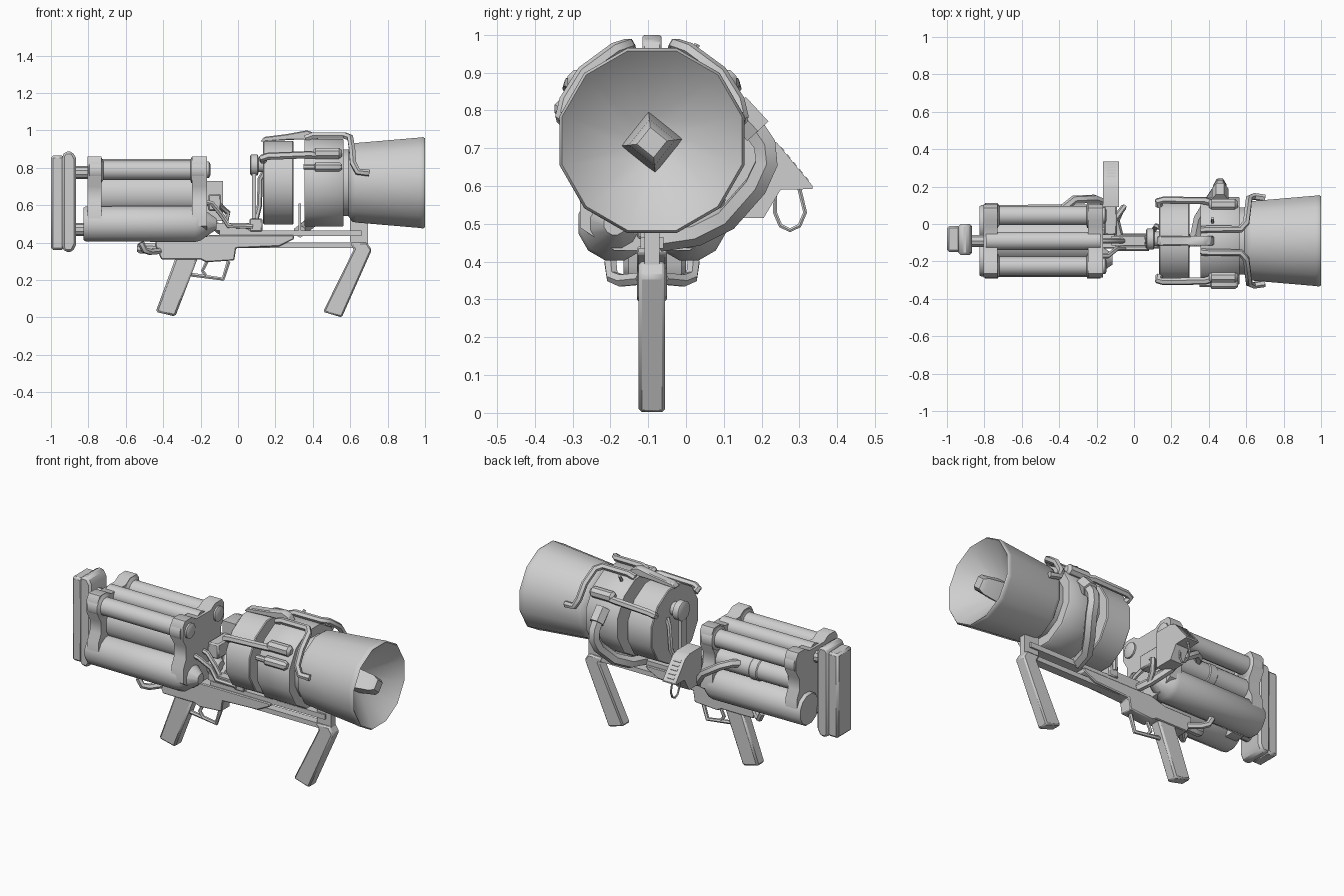
import bpy, bmesh, math
from mathutils import Vector

CY, CZ = -0.09, 0.72          # main barrel axis
grey = bpy.data.materials.new("plain grey")
grey.diffuse_color = (0.62, 0.62, 0.62, 1)


def finish(ob, angle=35):
    bpy.ops.object.select_all(action='DESELECT')
    ob.select_set(True)
    bpy.context.view_layer.objects.active = ob
    if ob.type == 'CURVE':
        bpy.ops.object.convert(target='MESH')
        ob = bpy.context.object
    ob.data.materials.clear()
    ob.data.materials.append(grey)
    bpy.ops.object.shade_smooth_by_angle(angle=math.radians(angle))
    return ob


def from_bmesh(name, bm, bevel=0, angle=35):
    bmesh.ops.recalc_face_normals(bm, faces=bm.faces)
    me = bpy.data.meshes.new(name)
    bm.to_mesh(me)
    bm.free()
    ob = bpy.data.objects.new(name, me)
    bpy.context.collection.objects.link(ob)
    if bevel:
        m = ob.modifiers.new("bevel", 'BEVEL')
        m.width, m.segments, m.limit_method = bevel, 1, 'ANGLE'
    return finish(ob, angle)


def lathe(name, profile, y=CY, z=CZ, n=12, turn=0.5, angle=35):
    """Revolve (x, radius) points about an axis along x."""
    bm = bmesh.new()
    rings = []
    for x, r in profile:
        a = [2 * math.pi * (i + turn) / n for i in range(n)]
        rings.append([bm.verts.new((x, y + r * math.cos(t), z + r * math.sin(t))) for t in a])
    for p, q in zip(rings, rings[1:]):
        for i in range(n):
            j = (i + 1) % n
            bm.faces.new((p[i], p[j], q[j], q[i]))
    bm.faces.new(rings[0])
    bm.faces.new(rings[-1])
    return from_bmesh(name, bm, angle=angle)


def prism(name, pts, lo, hi, axis='y', bevel=0.0):
    """Extrude an outline in xz along y, or an outline in yz along x."""
    bm = bmesh.new()
    put = (lambda p, d: (p[0], d, p[1])) if axis == 'y' else (lambda p, d: (d, p[0], p[1]))
    a = [bm.verts.new(put(p, lo)) for p in pts]
    b = [bm.verts.new(put(p, hi)) for p in pts]
    bm.faces.new(a)
    bm.faces.new(b)
    for i in range(len(pts)):
        j = (i + 1) % len(pts)
        bm.faces.new((a[i], a[j], b[j], b[i]))
    return from_bmesh(name, bm, bevel)


def box(name, x0, x1, y0, y1, z0, z1, bevel=0.0):
    return prism(name, [(x0, z0), (x1, z0), (x1, z1), (x0, z1)], y0, y1, 'y', bevel)


def tube(name, pts, r):
    cu = bpy.data.curves.new(name, 'CURVE')
    cu.dimensions, cu.bevel_depth, cu.bevel_resolution = '3D', r, 1
    cu.use_fill_caps = True
    s = cu.splines.new('POLY')
    s.points.add(len(pts) - 1)
    for p, co in zip(s.points, pts):
        p.co = (*co, 1)
    ob = bpy.data.objects.new(name, cu)
    bpy.context.collection.objects.link(ob)
    return finish(ob, 50)


def polar(x, deg, r):
    t = math.radians(deg)
    return Vector((x, CY + r * math.cos(t), CZ + r * math.sin(t)))


# Flared nozzle with a dished mouth and a square spike
lathe("nozzle", [(0.58, 0.17), (0.61, 0.215), (0.63, 0.22), (0.97, 0.25), (0.99, 0.253),
                 (1.0, 0.246), (0.99, 0.235), (0.85, 0.07)], angle=60)
lathe("nozzle_spike", [(0.84, 0.083), (0.97, 0.062), (0.995, 0.04)], z=0.715, n=4, turn=0.07, angle=50)

# Barrel drums
lathe("front_drum", [(0.355, 0.238), (0.362, 0.243), (0.558, 0.243), (0.565, 0.238)])
lathe("drum_neck", [(0.56, 0.185), (0.60, 0.185)])
lathe("rear_drum", [(0.135, 0.226), (0.14, 0.231), (0.292, 0.231), (0.297, 0.226)])
box("drum_spacer", 0.323, 0.338, -0.12, -0.06, 0.44, 0.61)

# Parts behind the rear drum
lathe("rear_drum_knob", [(0.065, 0.05), (0.07, 0.058), (0.105, 0.058), (0.11, 0.04), (0.14, 0.04)],
      y=-0.08, z=0.815)
box("rear_bracket", 0.075, 0.095, -0.115, -0.065, 0.50, 0.78)
box("bracket_foot", 0.062, 0.13, -0.13, -0.05, 0.46, 0.53, 0.006)
tube("bracket_pipe", [(0.14, -0.02, 0.78), (0.118, -0.01, 0.74), (0.115, -0.02, 0.60),
                      (0.09, -0.05, 0.50)], 0.014)

# Top strap, side bars, capsules and pipes around the drums
prism("top_strap", [(0.12, 0.94), (0.14, 0.965), (0.26, 0.98), (0.37, 1.0), (0.41, 0.985),
                    (0.43, 0.95), (0.30, 0.95)], -0.115, -0.065, 'y', 0.005)
for side, sg in (("left", 1), ("right", -1)):
    def around(x, deg, r):
        return polar(x, 90 - sg * (90 - deg), r)
    tube(side + "_side_bar", [around(0.135, 32, 0.22), around(0.13, 32, 0.25),
                              around(0.16, 33, 0.26), around(0.38, 35, 0.262),
                              around(0.42, 36, 0.25)], 0.02)
    tube(side + "_over_pipe", [around(0.36, 76, 0.245), around(0.40, 76, 0.26),
                               around(0.57, 76, 0.26), around(0.60, 68, 0.26),
                               around(0.61, 45, 0.255), around(0.615, 25, 0.25),
                               around(0.64, 14, 0.245), around(0.70, 13, 0.235)], 0.019)
    p = around(0, 39, 0.25)
    lathe(side + "_capsule", [(0.40, 0.018), (0.415, 0.032), (0.54, 0.032), (0.555, 0.018)],
          p.y, p.z, 8)
p = polar(0, 160, 0.248)
lathe("lower_capsule", [(0.35, 0.016), (0.41, 0.016), (0.415, 0.027), (0.54, 0.027),
                        (0.555, 0.016)], p.y, p.z, 8)
tube("sight_pin", [(0.42, 0.01, 0.94), (0.42, 0.03, 0.975)], 0.009)

# Large side hose, running under the drums into the gap
tube("hose_fitting", [(0.46, 0.13, 0.81), (0.46, 0.19, 0.745)], 0.044)
tube("side_hose", [(0.46, 0.17, 0.765), (0.46, 0.208, 0.71), (0.46, 0.213, 0.66),
                   (0.45, 0.185, 0.60), (0.40, 0.11, 0.515), (0.35, 0.03, 0.475),
                   (0.33, -0.07, 0.46)], 0.034)

# Lower frame, rails and front handle
prism("receiver", [(-0.44, 0.38), (-0.41, 0.31), (-0.20, 0.31), (-0.17, 0.295), (-0.02, 0.305),
                   (-0.01, 0.37), (0.22, 0.38), (0.30, 0.42), (0.30, 0.44), (-0.16, 0.44),
                   (-0.26, 0.41), (-0.44, 0.41)], -0.13, -0.05, 'y', 0.005)
box("lower_rail", -0.05, 0.66, -0.115, -0.065, 0.372, 0.40)
box("upper_rail", -0.10, 0.66, -0.12, -0.06, 0.435, 0.465)
box("rail_cover", -0.12, 0.06, -0.115, -0.065, 0.465, 0.505)
box("nozzle_post", 0.60, 0.695, -0.11, -0.07, 0.38, 0.53)
prism("front_handle", [(0.455, 0.03), (0.555, 0.0), (0.715, 0.36), (0.69, 0.40),
                       (0.60, 0.40), (0.62, 0.365)], -0.125, -0.055, 'y', 0.008)
prism("grip", [(-0.44, 0.03), (-0.335, 0.005), (-0.21, 0.33), (-0.33, 0.33)],
      -0.125, -0.055, 'y', 0.01)
tube("trigger_guard", [(-0.26, CY, 0.23), (-0.08, CY, 0.205), (-0.05, CY, 0.30)], 0.012)
tube("trigger", [(-0.16, CY, 0.31), (-0.19, CY, 0.25), (-0.17, CY, 0.22)], 0.010)

# Bent bars below the tanks
for side, sg in (("left", 1), ("right", -1)):
    tube(side + "_under_bar", [(-0.42, CY + sg * 0.03, 0.355), (-0.47, CY + sg * 0.08, 0.35),
                               (-0.50, CY + sg * 0.105, 0.36), (-0.52, CY + sg * 0.11, 0.40)], 0.018)
lathe("receiver_knob", [(-0.54, 0.02), (-0.525, 0.03), (-0.49, 0.03), (-0.42, 0.025)], z=0.37, n=8)

# Shoulder rest and its rods
box("shoulder_pad", -1.0, -0.93, -0.15, -0.01, 0.36, 0.865, 0.012)
prism("shoulder_flange", [(-0.94, 0.37), (-0.925, 0.35), (-0.885, 0.35), (-0.865, 0.39),
                          (-0.865, 0.85), (-0.885, 0.887), (-0.925, 0.887), (-0.94, 0.865)],
      -0.165, -0.0, 'y', 0.018)
for label, z in (("upper", 0.775), ("lower", 0.47)):
    lathe(label + "_rest_rod", [(-0.88, 0.034), (-0.78, 0.034)], z=z, n=10)

# Lobed end plates of the tank cluster
half = [(0.07, 0.835), (0.11, 0.86), (0.175, 0.86), (0.195, 0.83), (0.195, 0.75), (0.165, 0.70),
        (0.165, 0.63), (0.19, 0.58), (0.19, 0.49), (0.10, 0.43)]
outline = [(CY + d, z) for d, z in half] + [(CY - d, z) for d, z in reversed(half)]
prism("rear_end_plate", outline, -0.805, -0.73, 'x')
prism("front_end_plate", outline, -0.245, -0.165, 'x')

# Tubes and tanks of the cluster
for side, sg in (("left", 1), ("right", -1)):
    y = CY + sg * 0.135
    lathe(side + "_upper_tube", [(-0.80, 0.06), (-0.795, 0.07), (-0.73, 0.07), (-0.72, 0.053),
                                 (-0.255, 0.053), (-0.25, 0.07), (-0.18, 0.07)], y, 0.787)
    lathe(side + "_tube_knob", [(-0.17, 0.045), (-0.155, 0.045), (-0.148, 0.032)], y, 0.79)
    lathe(side + "_lower_tank", [(-0.825, 0.09), (-0.815, 0.097), (-0.23, 0.10), (-0.20, 0.092),
                                 (-0.115, 0.03)], CY + sg * 0.098, 0.50)
lathe("side_tank", [(-0.79, 0.062), (-0.52, 0.062), (-0.515, 0.067), (-0.47, 0.067),
                    (-0.465, 0.062), (-0.18, 0.062)], CY + 0.10, 0.655)
lathe("top_tube", [(-0.79, 0.05), (-0.18, 0.05)], z=0.80)
lathe("cluster_core", [(-0.79, 0.12), (-0.18, 0.12)], z=0.66)

# Hoses between the tanks and the barrel
tube("tank_hose", [(-0.40, 0.03, 0.67), (-0.37, 0.09, 0.685), (-0.32, 0.13, 0.67),
                   (-0.21, 0.135, 0.60), (-0.15, 0.11, 0.52), (-0.10, 0.02, 0.47),
                   (-0.08, -0.06, 0.46)], 0.023)
tube("loop_hose", [(-0.17, -0.05, 0.61), (-0.10, 0.03, 0.60), (-0.055, 0.09, 0.56),
                   (-0.07, 0.07, 0.50), (-0.10, 0.0, 0.46)], 0.016)
for i, y in enumerate((-0.17, -0.09)):
    tube(f"link_hose_{i}", [(-0.18, y, 0.62), (-0.14, y, 0.61), (-0.09, (y + CY) / 2, 0.55),
                            (-0.05, (y + CY) / 2, 0.49), (0.08, (y + CY) / 2, 0.485)], 0.014)

# Side control box with vents and wire loop
prism("control_box", [(0.09, 0.515), (0.205, 0.515), (0.25, 0.59), (0.335, 0.592),
                      (0.335, 0.60), (0.24, 0.715), (0.20, 0.73), (0.09, 0.73)],
      -0.165, -0.08, 'x')
box("box_arm", -0.16, -0.09, -0.06, 0.10, 0.57, 0.66, 0.008)
for i in range(5):
    y = 0.25 + i * 0.016
    z = 0.715 - (y - 0.24) * 1.21
    prism(f"vent_{i}", [(y, z - 0.008), (y + 0.008, z - 0.018), (y + 0.010, z - 0.009),
                        (y + 0.002, z + 0.001)], -0.145, -0.10, 'x')
tube("wire_loop", [(-0.12, 0.235, 0.575), (-0.12, 0.235, 0.53), (-0.12, 0.25, 0.495),
                   (-0.12, 0.275, 0.483), (-0.12, 0.30, 0.495), (-0.12, 0.315, 0.53),
                   (-0.12, 0.30, 0.592)], 0.006)
